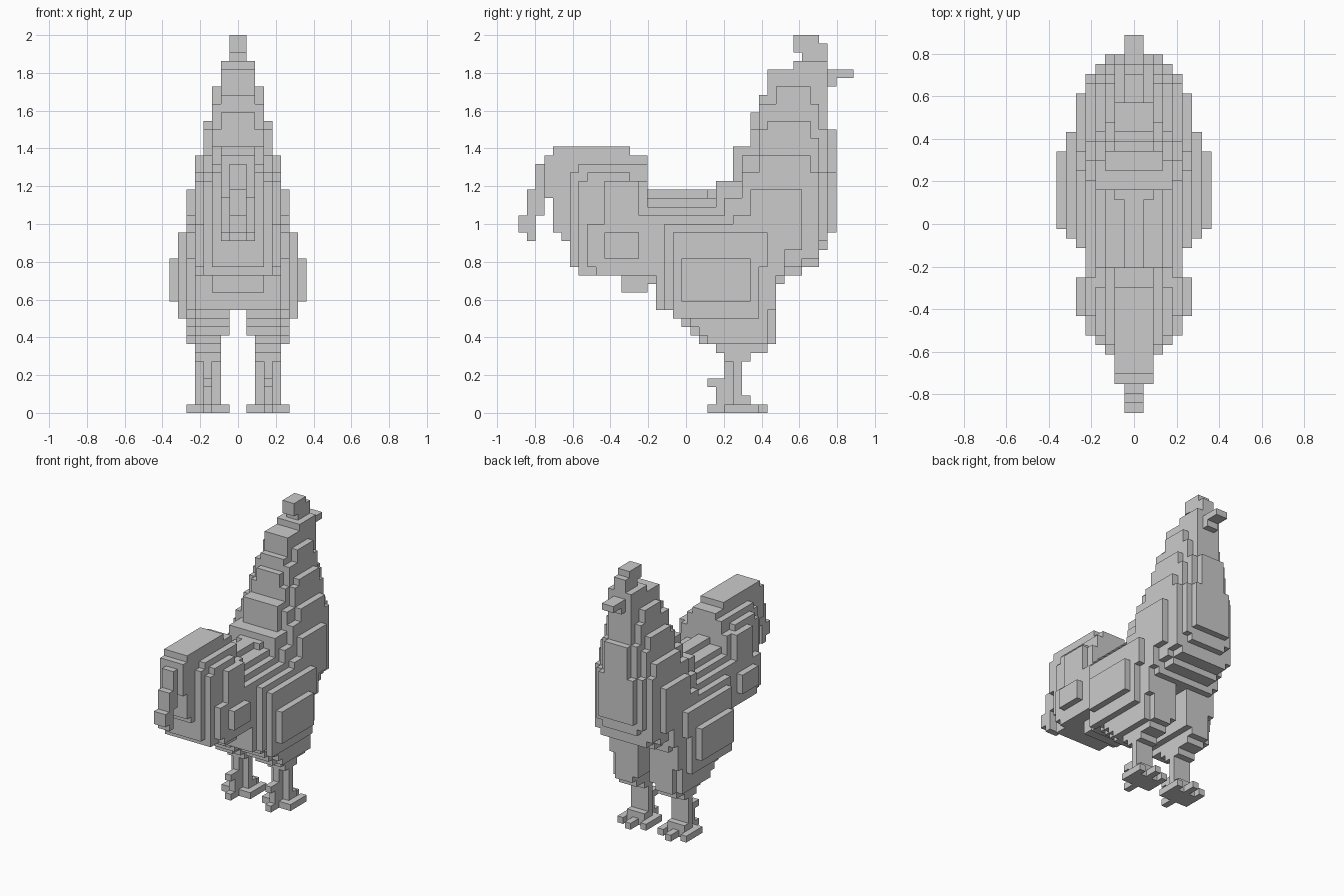
import bpy, bmesh, math

if "Cube" in bpy.data.objects:
    bpy.data.objects.remove(bpy.data.objects["Cube"])

V = 1 / 22                      # one voxel
parts = {}                      # part name -> set of (x, y, z) cells


def box(name, x0, x1, y0, y1, z0, z1):
    """Fill a box of cells and its mirror image; x counts outward from centre."""
    cells = parts.setdefault(name, set())
    for x in range(x0, x1):
        for y in range(y0, y1):
            for z in range(z0, z1):
                cells.add((x, y, z))
                cells.add((-1 - x, y, z))


def level(steps, y):
    return [z for start, z in steps if start <= y][-1]


def slab(name, x0, x1, end, tops, bots):
    """Stepped side profile: tops / bots list (first y, height)."""
    for y in range(tops[0][0], end):
        box(name, x0, x1, y, y + 1, level(bots, y), level(tops, y))


# Body, tail and neck: side profiles from the centre outward
under = [(4, 21), (5, 20), (6, 17), (7, 16), (12, 14), (15, 15), (16, 12),
         (24, 15), (31, 16), (33, 17), (35, 19), (36, 21)]
ridge = [(4, 31), (13, 30), (15, 25), (22, 26), (23, 27), (25, 31), (27, 35),
         (28, 37), (29, 40), (32, 41), (36, 33)]
slab("body", 0, 2, 37, ridge, under)
box("body", 0, 1, 15, 22, 25, 26)
slab("body", 2, 3, 37,
     [(6, 28), (7, 29), (15, 25), (23, 27), (25, 31), (27, 33), (28, 36),
      (30, 38), (34, 36), (35, 33), (36, 28)], under)
slab("body", 3, 4, 36,
     [(7, 27), (8, 28), (13, 27), (15, 24), (23, 27), (26, 30), (28, 33),
      (29, 34), (34, 32), (35, 28)],
     [(7, 16), (16, 12), (30, 15), (31, 16), (33, 17), (35, 20)])
slab("body", 4, 5, 35,
     [(8, 22), (10, 27), (14, 23), (24, 25), (26, 28), (28, 30), (34, 28)],
     [(8, 17), (9, 16), (16, 12), (30, 15), (31, 17), (33, 18)])

# Wings and the bump beside the tail
slab("wing", 5, 6, 33, [(17, 22), (25, 23), (27, 26)],
     [(17, 12), (30, 16), (31, 19)])
box("wing", 6, 7, 18, 28, 11, 21)
box("wing", 6, 7, 28, 29, 17, 21)
box("wing", 7, 8, 19, 27, 13, 18)
box("tail_side_feather", 5, 6, 10, 14, 18, 21)

# Drooping tail tip
box("tail_tip", 0, 2, 3, 4, 25, 30)
box("tail_tip", 0, 1, 2, 3, 23, 29)
box("tail_tip", 0, 1, 1, 2, 20, 26)
box("tail_tip", 0, 1, 0, 1, 21, 23)

# Comb and beak
box("comb", 0, 1, 33, 36, 41, 42)
box("comb", 0, 1, 32, 36, 42, 43)
box("comb", 0, 1, 32, 35, 43, 44)
box("beak", 0, 1, 36, 37, 38, 40)
box("beak", 0, 1, 37, 39, 39, 40)

# Thighs taper down towards the legs
for z, x0, y0 in ((14, 1, 24), (13, 1, 24), (12, 1, 24), (11, 1, 18),
                  (10, 1, 19), (9, 1, 20), (8, 2, 21)):
    box("thigh", x0, 5, y0, 30, z, z + 1)
    if z < 12:
        box("thigh", 5, 6, y0 + 1, 29, z, z + 1)

# Legs with a back spur
box("leg", 2, 5, 23, 29, 7, 8)
box("leg", 2, 5, 24, 27, 6, 7)
box("leg", 3, 4, 24, 26, 1, 6)
box("leg", 2, 5, 25, 26, 1, 6)
box("leg", 2, 5, 25, 27, 1, 2)
box("leg", 3, 4, 23, 24, 1, 4)
box("leg", 3, 4, 22, 23, 3, 4)

# Feet with three front toes and one back toe
box("foot", 1, 6, 25, 27, 0, 1)
box("foot", 2, 5, 24, 25, 0, 1)
box("foot", 3, 4, 22, 29, 0, 1)
for x in (1, 5):
    box("foot", x, x + 1, 24, 28, 0, 1)

# Skin each part, leaving out faces hidden against any other cell
filled = set().union(*parts.values())
done = set()
for name, cells in parts.items():
    bm = bmesh.new()
    for c in cells - done:
        for axis in range(3):
            for side in (0, 1):
                n = list(c)
                n[axis] += 2 * side - 1
                if tuple(n) in filled:
                    continue
                u, w = (axis + 1) % 3, (axis + 2) % 3
                corners = []
                for a, b in ((0, 0), (1, 0), (1, 1), (0, 1)):
                    p = list(c)
                    p[axis] += side
                    p[u] += a
                    p[w] += b
                    corners.append(bm.verts.new((p[0] * V, (p[1] - 19.5) * V, p[2] * V)))
                bm.faces.new(corners if side else corners[::-1])
    done |= cells
    bmesh.ops.remove_doubles(bm, verts=bm.verts[:], dist=V / 10)
    bmesh.ops.dissolve_limit(bm, angle_limit=math.radians(1),
                             verts=bm.verts[:], edges=bm.edges[:])
    mesh = bpy.data.meshes.new(name)
    bm.to_mesh(mesh)
    bm.free()
    bpy.context.collection.objects.link(bpy.data.objects.new(name, mesh))
